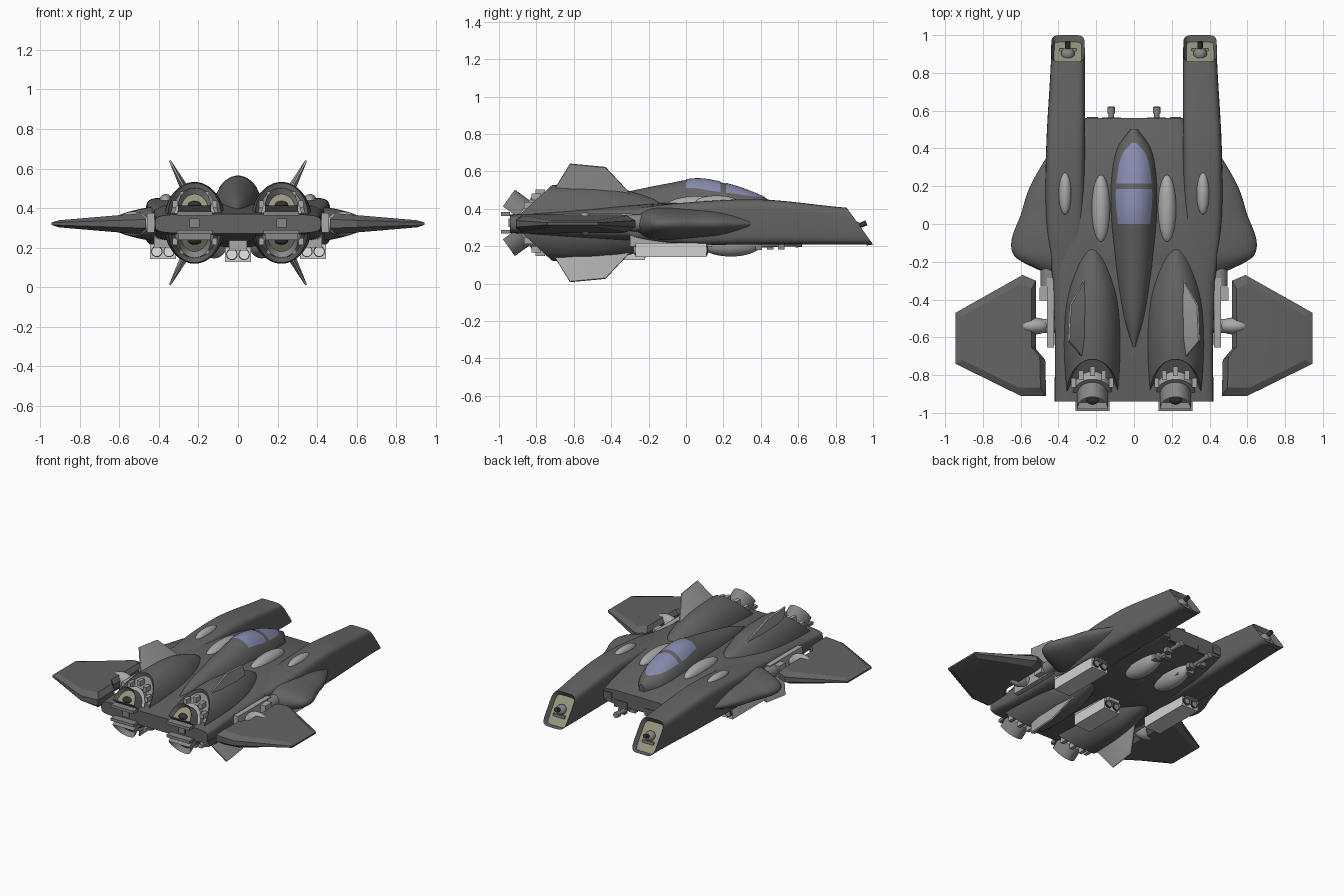
import bpy, bmesh, math
from mathutils import Matrix, Vector

if "Cube" in bpy.data.objects:
    bpy.data.objects.remove(bpy.data.objects["Cube"])

ZC = 0.325  # height of the horizontal symmetry plane of the engines


def mat(name, r, g, b):
    m = bpy.data.materials.new(name)
    m.diffuse_color = (r, g, b, 1)
    m.use_nodes = True
    m.node_tree.nodes["Principled BSDF"].inputs["Base Color"].default_value = m.diffuse_color
    return m


HULL = mat("dark hull grey", .125, .125, .125)
LIGHT = mat("light grey", .40, .40, .40)
MID = mat("machinery grey", .24, .24, .24)
DARK = mat("near black", .035, .035, .035)
GLASS = mat("blue glass", .24, .26, .42)
BEIGE = mat("beige lining", .32, .31, .22)
WHITE = mat("pale grey", .65, .65, .65)
CAP = mat("white", .9, .9, .9)


def finish(bm, name, mats, mirror="", angle=35):
    """Turn a bmesh into an object, smooth by angle, mirror on X and/or Z."""
    bmesh.ops.recalc_face_normals(bm, faces=bm.faces)
    for f in bm.faces:
        f.smooth = True
    for e in bm.edges:
        e.smooth = e.calc_face_angle(0) < math.radians(angle)
    if "Z" in mirror:
        bmesh.ops.translate(bm, verts=bm.verts, vec=(0, 0, -ZC))
    me = bpy.data.meshes.new(name)
    bm.to_mesh(me)
    bm.free()
    ob = bpy.data.objects.new(name, me)
    bpy.context.collection.objects.link(ob)
    for m in mats:
        me.materials.append(m)
    if mirror:
        md = ob.modifiers.new("mirror", "MIRROR")
        md.use_axis = ("X" in mirror, False, "Z" in mirror)
        md.use_mirror_merge = False
    if "Z" in mirror:
        ob.location.z = ZC
    return ob


def curve(rows, y):
    """Smooth interpolation of rows whose first entry is y."""
    i = max(k for k in range(len(rows) - 1) if k == 0 or rows[k][0] <= y)
    a, b = rows[i], rows[i + 1]
    p, q = rows[max(i - 1, 0)], rows[min(i + 2, len(rows) - 1)]
    h = b[0] - a[0]
    t = (y - a[0]) / h
    out = []
    for k in range(1, len(a)):
        m0 = (b[k] - p[k]) / (b[0] - p[0]) * h
        m1 = (q[k] - a[k]) / (q[0] - a[0]) * h
        out.append((2*t**3 - 3*t*t + 1)*a[k] + (t**3 - 2*t*t + t)*m0
                   + (3*t*t - 2*t**3)*b[k] + (t**3 - t*t)*m1)
    return out


def loft(rows, e=2, n=40, steps=36):
    """Superellipse sections (y, cx, cz, half width, half height) along y."""
    bm = bmesh.new()
    rings = []
    for s in range(steps + 1):
        y = rows[0][0] + (rows[-1][0] - rows[0][0]) * s / steps
        cx, cz, w, h = curve(rows, y)
        ring = []
        for k in range(n):
            c, d = math.cos(2*math.pi*k/n), math.sin(2*math.pi*k/n)
            ring.append(bm.verts.new((cx + w*math.copysign(abs(c)**(2/e), c), y,
                                      cz + h*math.copysign(abs(d)**(2/e), d))))
        rings.append(ring)
    for a, b in zip(rings, rings[1:]):
        for k in range(n):
            bm.faces.new((a[k], a[(k+1) % n], b[(k+1) % n], b[k]))
    bm.faces.new(rings[0])
    bm.faces.new(rings[-1])
    bmesh.ops.recalc_face_normals(bm, faces=bm.faces)
    return bm


def slice_off(bm, co, no):
    """Cut away everything beyond a plane and close the cut."""
    r = bmesh.ops.bisect_plane(bm, geom=bm.verts[:] + bm.edges[:] + bm.faces[:],
                               plane_co=co, plane_no=no, clear_outer=True)
    edges = [g for g in r["geom_cut"] if isinstance(g, bmesh.types.BMEdge)]
    bmesh.ops.contextual_create(bm, geom=edges)
    bmesh.ops.recalc_face_normals(bm, faces=bm.faces)


def recess(bm, no, thick, depth):
    """Inset the largest face pointing along no and colour it with slot 1."""
    f = max((f for f in bm.faces if f.normal.dot(Vector(no).normalized()) > .99),
            key=lambda f: f.calc_area())
    bmesh.ops.inset_individual(bm, faces=[f], thickness=thick, depth=-depth)
    f.material_index = 1


def box(name, c, s, m, mirror="X"):
    bm = bmesh.new()
    bmesh.ops.create_cube(bm, size=1, matrix=Matrix.Translation(c) @ Matrix.Diagonal((*s, 1)))
    return finish(bm, name, [m], mirror)


def ball(name, c, r, m, mirror="X"):
    bm = bmesh.new()
    bmesh.ops.create_uvsphere(bm, u_segments=32, v_segments=20, radius=1,
                              matrix=Matrix.Translation(c) @ Matrix.Diagonal((*r, 1)))
    return finish(bm, name, [m], mirror)


def rod(name, a, b, r, m, mirror="X"):
    a, b = Vector(a), Vector(b)
    q = (b - a).to_track_quat("Z", "Y").to_matrix().to_4x4()
    bm = bmesh.new()
    bmesh.ops.create_cone(bm, cap_ends=True, segments=20, radius1=r, radius2=r,
                          depth=(b - a).length, matrix=Matrix.Translation((a + b)/2) @ q)
    return finish(bm, name, [m], mirror)


# Main hull and curved shoulder wings
finish(loft([(-.94, 0, .32, .42, .05), (-.6, 0, .32, .42, .08), (-.25, 0, .325, .43, .10),
             (.1, 0, .325, .40, .105), (.35, 0, .315, .32, .09), (.56, 0, .31, .26, .05)], 5),
       "hull", [HULL])
finish(loft([(-.28, 0, .32, .43, .10), (-.16, 0, .32, .64, .115), (.08, 0, .32, .59, .115),
             (.2, 0, .32, .55, .105), (.36, 0, .32, .46, .06)], 2, 64, 40), "shoulder_wings", [HULL])

# Fuselage spine and two-part canopy lying on it
SPINE = [(-.65, 0, .38, .01, .02), (-.5, 0, .38, .055, .07), (-.3, 0, .38, .09, .115),
         (-.1, 0, .38, .115, .155), (.07, 0, .38, .127, .18), (.25, 0, .38, .122, .145),
         (.4, 0, .38, .09, .09), (.5, 0, .38, .02, .04)]
finish(loft(SPINE, 2, 48, 60), "fuselage_spine", [HULL])
PANE = [(0, .085), (.15, .097), (.3, .082), (.38, .056), (.43, .012)]
for name, y0, y1 in (("canopy_rear", 0, .185), ("canopy_nose", .215, .43)):
    bm = bmesh.new()
    grid = []
    for i in range(17):
        y = y0 + (y1 - y0) * i / 16
        _, cz, w, h = curve(SPINE, y)
        half = min(curve(PANE, y)[0], w * .9)
        grid.append([bm.verts.new((u/8*half, y, cz + .004 + h*math.sqrt(1 - (u/8*half/w)**2)))
                     for u in range(-8, 9)])
    for a, b in zip(grid, grid[1:]):
        for k in range(16):
            bm.faces.new((a[k], a[k+1], b[k+1], b[k]))
    finish(bm, name, [GLASS])

# Long prongs with slanted, lined gun ports
bm = loft([(-.3, .36, .32, .07, .08), (0, .365, .322, .10, .112), (.4, .362, .33, .103, .12),
           (.86, .35, .308, .09, .098), (1.03, .35, .305, .088, .096)], 5)
TIP = (0, .195, .14)
slice_off(bm, (.35, 1.0, .21), TIP)
recess(bm, TIP, .016, .03)
finish(bm, "prong", [HULL, BEIGE], "X")
ball("prong_gun_mount", (.35, .90, .30), (.036, .036, .036), MID)
rod("prong_gun_barrel", (.35, .90, .30), (.35, .965, .325), .014, DARK)
box("prong_gun_bracket", (.35, .91, .265), (.09, .04, .02), MID)

# Engine nacelles: teardrops cut to a wedge at the exhaust
bm = loft([(-1.0, .22, ZC, .125, .17), (-.8, .22, ZC, .148, .195), (-.6, .22, ZC, .157, .207),
           (-.4, .22, ZC, .147, .193), (-.25, .22, ZC, .11, .155), (-.15, .22, ZC, .065, .115),
           (-.09, .22, ZC, .012, .06)], 2, 48)
for s in (1, -1):
    slice_off(bm, (.22, -.935, ZC), (0, -.185, .2*s))
for s in (1, -1):
    recess(bm, (0, -.185, .2*s), .014, .02)
finish(bm, "nacelle", [HULL, MID], "X")

# Exhaust nozzles: D-shaped tubes with a collar, lined in beige
for name, k, depth, m in (("nozzle_collar", 1.25, .05, LIGHT), ("nozzle", 1, .145, MID)):
    bm = bmesh.new()
    pts = [(.083*k*math.cos(math.pi*i/16), .11*k*math.sin(math.pi*i/16) - .045) for i in range(17)]
    f = bm.faces.new([bm.verts.new((x, y, 0)) for x, y in pts])
    r = bmesh.ops.extrude_face_region(bm, geom=[f])
    bmesh.ops.translate(bm, vec=(0, 0, depth), verts=[v for v in r["geom"] if isinstance(v, bmesh.types.BMVert)])
    bmesh.ops.recalc_face_normals(bm, faces=bm.faces)
    if k == 1:
        recess(bm, (0, 0, 1), .014, .035)
    bm.transform(Matrix.Translation((.22, -.835, .365)) @ Matrix.Rotation(.95, 4, "X"))
    finish(bm, name, [m, BEIGE], "XZ")
ball("nozzle_core", (.22, -.925, .415), (.035, .03, .02), DARK, "XZ")
box("nozzle_lip", (.22, -.965, .372), (.18, .05, .02), MID, "XZ")
box("exhaust_divider", (.22, -.935, ZC), (.05, .03, .045), MID)
for i, (dx, y, z) in enumerate(((-.1, -.84, .42), (.1, -.84, .42), (0, -.78, .485),
                                (-.06, -.80, .465), (.06, -.80, .465))):
    box(f"exhaust_fitting_{i}", (.22 + dx, y, z), (.025, .05, .035), LIGHT, "XZ")

# Canted fins above and below the nacelles
bm = bmesh.new()
out = Vector((.88, 0, -.47)) * .02
for x, y, z, t in ((.235, -.75, .43, .15), (.235, -.25, .43, .15), (.245, -.6, .45, 1.3),
                   (.245, -.42, .45, 1.3), (.345, -.62, .64, .25), (.337, -.43, .622, .25)):
    for s in (1, -1):
        bm.verts.new(Vector((x, y, z)) + out * t * s)
bmesh.ops.convex_hull(bm, input=bm.verts)
finish(bm, "fin", [LIGHT], "XZ", 20)

# Swivelling rear wings, thinning toward the tip
PLAN = [(.52, -.30), (.59, -.27), (.945, -.47), (.945, -.74), (.60, -.91), (.465, -.91),
        (.47, -.72), (.52, -.66)]
bm = bmesh.new()
rings = []
for level, k in ((-1, .86), (-.4, 1), (.4, 1), (1, .86)):
    ring = []
    for x, y in PLAN:
        x, y = .68 + (x - .68)*k, -.6 + (y + .6)*k
        ring.append(bm.verts.new((x, y, .32 + level*(.055 - .085*(x - .47)))))
    rings.append(ring)
for a, b in zip(rings, rings[1:]):
    for i in range(8):
        bm.faces.new((a[i], a[(i+1) % 8], b[(i+1) % 8], b[i]))
bm.faces.new(rings[0])
bm.faces.new(rings[-1])
finish(bm, "rear_wing", [HULL], "X", 15)

# Wing hinges
rod("hinge_axle", (.42, -.54, .32), (.54, -.54, .32), .038, LIGHT)
ball("hinge_cone", (.53, -.54, .32), (.085, .045, .062), LIGHT)
box("hinge_rail", (.442, -.47, .325), (.036, .37, .10), LIGHT)
box("hinge_block", (.455, -.37, .325), (.09, .07, .08), LIGHT)
rod("hinge_drum", (.45, -.33, .325), (.45, -.2, .325), .045, MID)

# Sensor blisters on top
ball("inner_blister", (.175, .08, .42), (.049, .18, .05), LIGHT)
ball("outer_blister", (.365, .165, .435), (.034, .116, .036), LIGHT)

# Three twin-tube launchers under the hull
for name, x, y0, y1, z, mir in (("side_launcher", .38, -.27, .11, .18, "X"),
                                ("centre_launcher", 0, -.52, -.22, .165, "")):
    box(name, (x, (y0 + y1)/2, z), (.13, y1 - y0, .075), WHITE, mir)
    box(name + "_pylon", (x, (y0 + y1)/2, z + .05), (.09, (y1 - y0)*1.15, .06), LIGHT, mir)
    for dx in (-.031, .031):
        rod(name + "_tube", (x + dx, y0 - .004, z), (x + dx, y1 + .004, z), .029, DARK, mir)
        rod(name + "_cap", (x + dx, y0 - .007, z), (x + dx, y0 + .02, z), .024, CAP, mir)
        rod(name + "_muzzle", (x + dx, y1 - .02, z), (x + dx, y1 + .007, z), .019, BEIGE, mir)

# Belly gun bays and cannons at the open end
ball("gun_trough", (.12, .24, .22), (.065, .17, .075), LIGHT)
rod("cannon_barrel", (.12, .2, .2), (.12, .61, .215), .014, MID)
rod("cannon_muzzle", (.12, .585, .214), (.12, .62, .216), .02, MID)
for i in range(5):
    box(f"cannon_mechanism_{i}", (.12 + .02*(-1)**i, .27 + .06*i, .2), (.05, .035, .045 - .003*i), MID)
box("cannon_bracket", (.12, .555, .27), (.10, .02, .05), HULL)
box("lip_plate", (.22, .555, .31), (.06, .022, .05), HULL)
